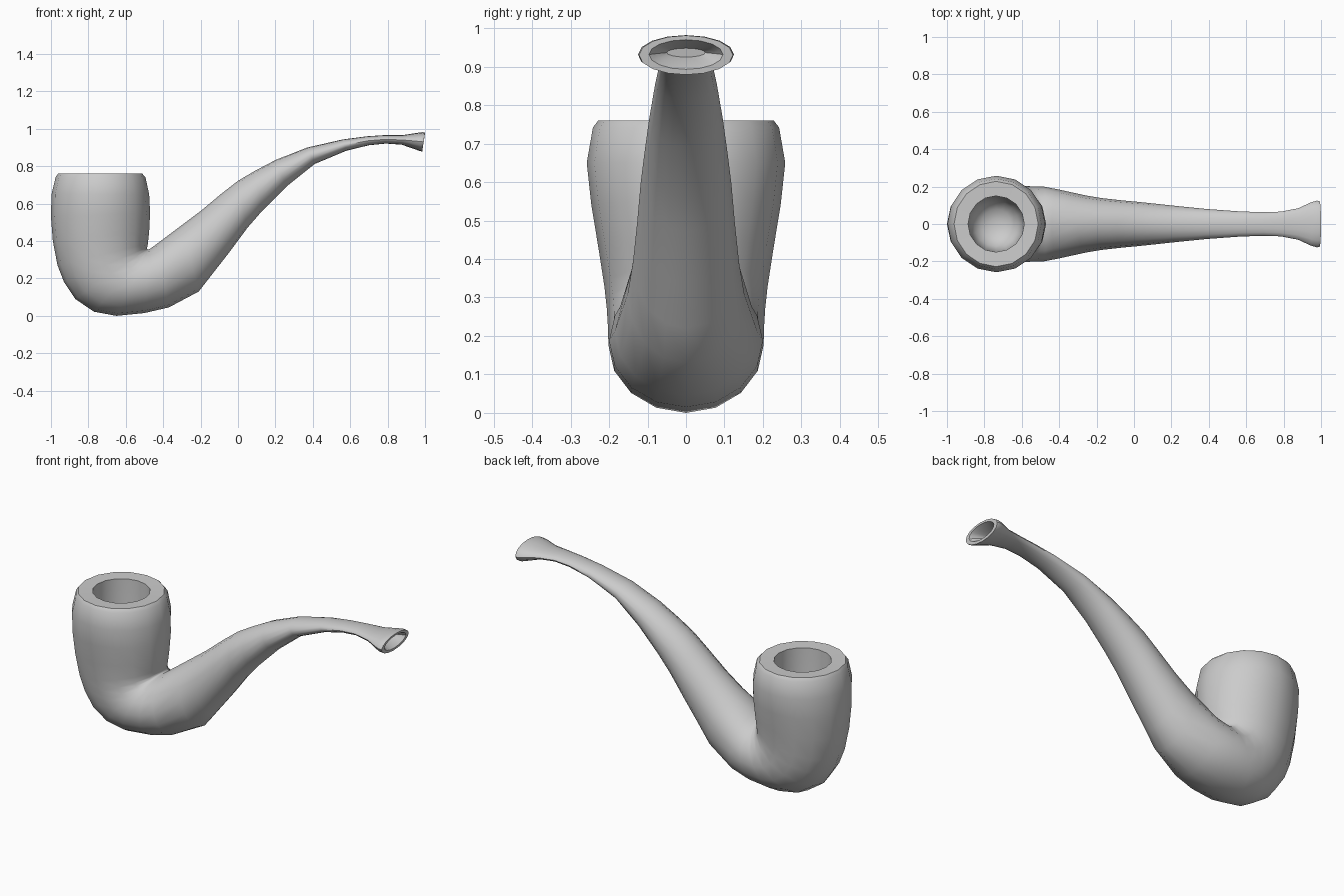
import bpy, bmesh, math
from mathutils import Vector

SIDES = 16


def loft(name, rings):
    """Skin elliptical rings given as inner point, outer point (x, z) and half width."""
    bm = bmesh.new()
    loops = []
    for ax, az, bx, bz, w in rings:
        a, b = Vector((ax, 0, az)), Vector((bx, 0, bz))
        c, h = (a + b) / 2, (a - b) / 2
        loops.append([bm.verts.new(c + h * math.cos(t) + Vector((0, w * math.sin(t), 0)))
                      for t in (math.tau * i / SIDES for i in range(SIDES))])
    for p, q in zip(loops, loops[1:]):
        for i in range(SIDES):
            j = (i + 1) % SIDES
            bm.faces.new((p[i], p[j], q[j], q[i]))
    bm.faces.new(loops[0])
    bm.faces.new(loops[-1])
    bmesh.ops.recalc_face_normals(bm, faces=bm.faces)
    me = bpy.data.meshes.new(name)
    bm.to_mesh(me)
    bm.free()
    ob = bpy.data.objects.new(name, me)
    bpy.context.collection.objects.link(ob)
    bpy.context.view_layer.objects.active = ob
    ob.select_set(True)
    bpy.ops.object.shade_smooth_by_angle(angle=math.radians(42))
    return ob


# Tobacco chamber, rounded at the bottom
chamber = [(-.737 + r, z, -.737 - r, z, r)
           for r, z in ((.03, .30), (.08, .315), (.12, .35), (.14, .41), (.148, .50), (.15, .757))]

# Outside of the bowl, from rim down
bowl = [
    (-.512, .76, -.962, .76, .228),
    (-.495, .742, -.975, .742, .242),
    (-.475, .65, -.997, .65, .258),
    (-.47, .55, -1.0, .53, .246),
    (-.475, .45, -.99, .40, .227),
    (-.482, .385, -.965, .27, .212),
]

# Heel, fanning around the crease between bowl and stem
heel = [
    (-.486, .365, -.93, .18, .206),
    (-.486, .358, -.87, .09, .203),
    (-.483, .355, -.77, .022, .202),
    (-.478, .355, -.65, .0, .202),
    (-.468, .36, -.50, .015, .2),
    (-.44, .38, -.37, .045, .185),
]

# Curved tapering stem
stem = [
    (-.30, .485, -.21, .13, .152),
    (-.20, .56, -.14, .22, .138),
    (-.09, .652, -.05, .335, .127),
    (0, .722, .05, .47, .118),
    (.09, .775, .13, .562, .109),
    (.20, .833, .26, .692, .096),
    (.37, .90, .41, .812, .08),
    (.56, .943, .58, .883, .067),
    (.69, .96, .70, .912, .063),
    (.78, .966, .79, .921, .066),
]

# Flared mouthpiece with a hollow end
mouthpiece = [
    (.88, .966, .875, .915, .084),
    (.95, .977, .94, .893, .115),
    (.985, .982, .972, .881, .125),
    (1.0, .981, .985, .879, .122),
    (.999, .97, .987, .893, .096),
    (.97, .958, .96, .91, .075),
    (.93, .948, .925, .925, .05),
]

loft("smoking_pipe", chamber + bowl + heel + stem + mouthpiece)
